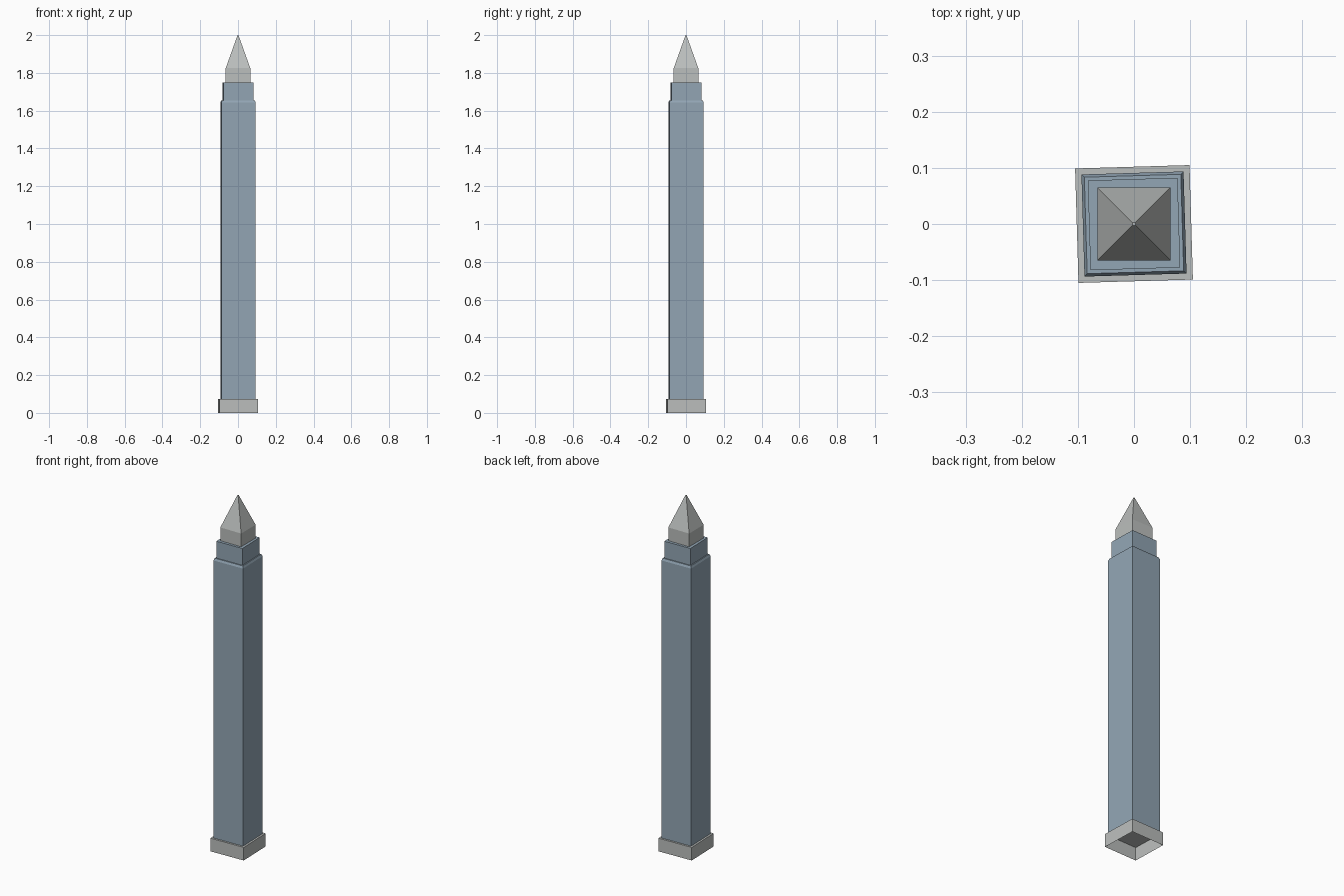
import bpy, bmesh
from math import radians, sin, cos

cube = bpy.data.objects.get("Cube")
if cube:
    bpy.data.objects.remove(cube, do_unlink=True)


def make_material(name, color):
    mat = bpy.data.materials.new(name)
    mat.use_nodes = True
    mat.diffuse_color = color
    mat.node_tree.nodes["Principled BSDF"].inputs["Base Color"].default_value = color
    return mat


stone = make_material("pale_grey_stone", (0.50, 0.52, 0.51, 1))
glass = make_material("blue_grey_glass", (0.29, 0.38, 0.46, 1))
TWIST = radians(1.7)


def square_tier(name, sections, mat, twist=0, bottom=True):
    """Loft a square through (width, height) sections and cap it."""
    bm = bmesh.new()
    rings = []
    for width, z in sections:
        h = width / 2
        corners = [(-h, -h), (h, -h), (h, h), (-h, h)]
        rings.append([bm.verts.new((x * cos(twist) - y * sin(twist),
                                    x * sin(twist) + y * cos(twist), z))
                      for x, y in corners])
    for low, high in zip(rings, rings[1:]):
        for i in range(4):
            j = (i + 1) % 4
            bm.faces.new((low[i], low[j], high[j], high[i]))
    bm.faces.new(rings[-1])
    if bottom:
        bm.faces.new(rings[0][::-1])
    mesh = bpy.data.meshes.new(name)
    bm.to_mesh(mesh)
    bm.free()
    mesh.materials.append(mat)
    obj = bpy.data.objects.new(name, mesh)
    bpy.context.collection.objects.link(obj)
    return obj


# Hollow plinth, open underneath
square_tier("plinth", [(0.204, 0), (0.204, 0.074)], stone, TWIST, bottom=False)
# Tall shaft with a chamfered top edge
square_tier("tower_shaft", [(0.182, 0.074), (0.182, 1.643), (0.172, 1.655)], glass, TWIST)
# Stepped upper storey
square_tier("upper_storey", [(0.16, 1.655), (0.16, 1.75)], glass, TWIST)
# Crown block rising into a pyramid spire
square_tier("spire", [(0.13, 1.75), (0.13, 1.825), (0.005, 2.0)], stone)
